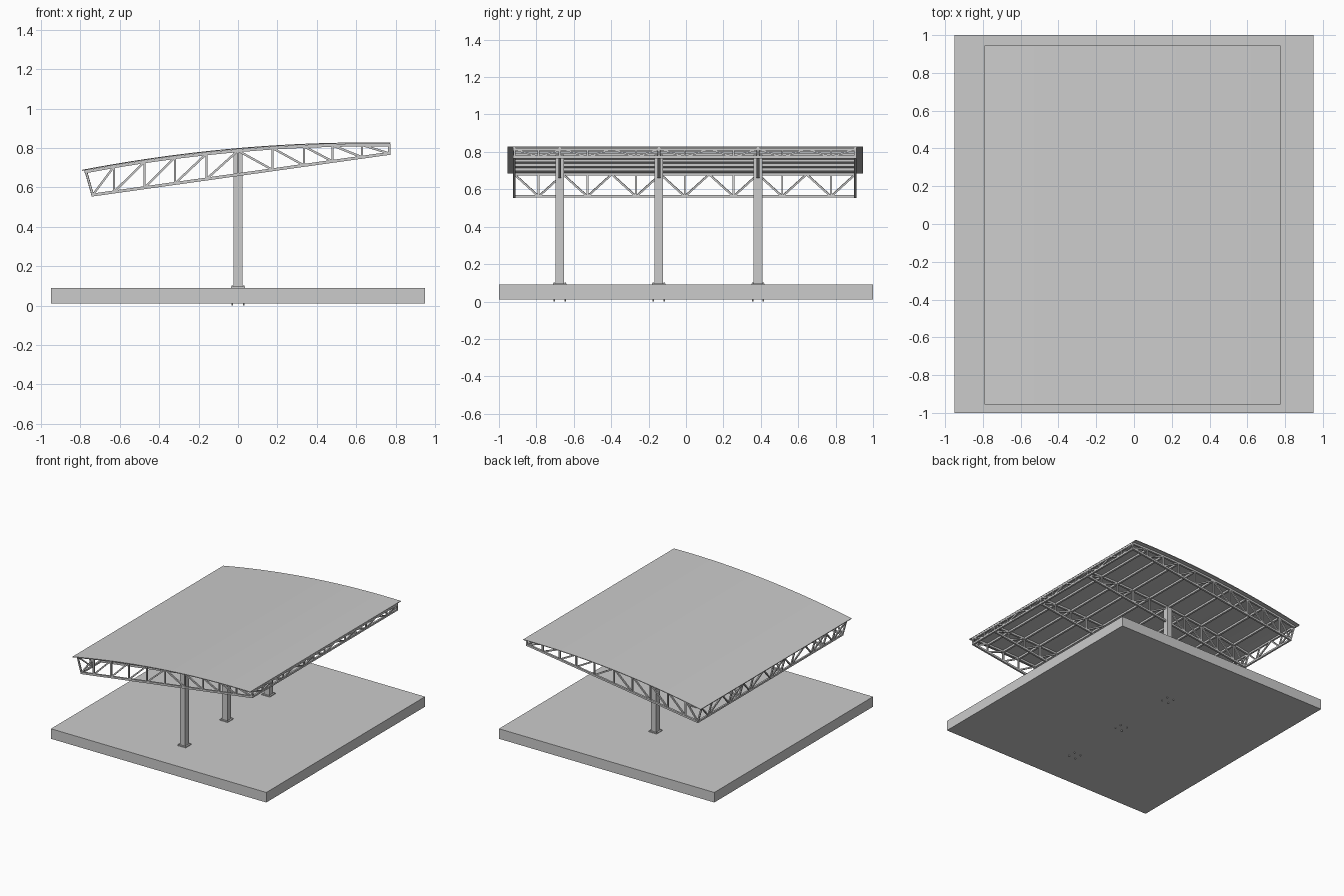
import bpy, bmesh
from mathutils import Vector, Matrix

if "Cube" in bpy.data.objects:
    bpy.data.objects.remove(bpy.data.objects["Cube"])

COLS = [-0.675, -0.145, 0.385]          # column rows along y
TRUSS_Y = [-0.918] + COLS + [0.905]
NODES = [-0.63, -0.475, -0.32, -0.16, 0.0, 0.175, 0.335, 0.48, 0.63]
XL, XR = -0.738, 0.768


def roof_z(x):
    return 0.80 + 0.0872 * x - 0.0659 * x * x


def top(x, y):
    return Vector((x, y, roof_z(x) - 0.013))


def bot(x, y):
    return Vector((x, y, 0.562 + (x - XL) / (XR - XL) * 0.211))


def finish(bm, name):
    bmesh.ops.recalc_face_normals(bm, faces=bm.faces)
    me = bpy.data.meshes.new(name)
    bm.to_mesh(me)
    bm.free()
    ob = bpy.data.objects.new(name, me)
    bpy.context.collection.objects.link(ob)
    return ob


def box(bm, x0, x1, y0, y1, z0, z1):
    m = Matrix.Translation(((x0 + x1) / 2, (y0 + y1) / 2, (z0 + z1) / 2)) \
        @ Matrix.Diagonal((x1 - x0, y1 - y0, z1 - z0, 1))
    bmesh.ops.create_cube(bm, size=1, matrix=m)


def bar(bm, p, q, w):
    # square steel tube between two points
    d = q - p
    up = Vector((0, 0, 1)) if abs(d.normalized().z) < 0.99 else Vector((0, 1, 0))
    z = d.normalized()
    x = up.cross(z).normalized()
    y = z.cross(x)
    rot = Matrix((x, y, z)).transposed().to_4x4()
    m = Matrix.Translation((p + q) / 2) @ rot @ Matrix.Diagonal((w, w, d.length + w * 0.4, 1))
    bmesh.ops.create_cube(bm, size=1, matrix=m)


# Ground slab
bm = bmesh.new()
box(bm, -0.95, 0.95, -1, 1, 0.01, 0.09)
finish(bm, "ground_slab")

# Columns with base plates and anchor bolts
for i, y in enumerate(COLS):
    bm = bmesh.new()
    box(bm, -0.023, 0.023, y - 0.023, y + 0.023, 0.09, 0.787)
    finish(bm, f"column_{i + 1}")
    bm = bmesh.new()
    box(bm, -0.036, 0.036, y - 0.036, y + 0.036, 0.09, 0.096)
    finish(bm, f"base_plate_{i + 1}")
    bm = bmesh.new()
    for sx in (-1, 1):
        for sy in (-1, 1):
            bmesh.ops.create_cone(bm, cap_ends=True, segments=8, radius1=0.004, radius2=0.004, depth=0.102,
                                  matrix=Matrix.Translation((sx * 0.029, y + sy * 0.029, 0.051)))
    finish(bm, f"anchor_bolts_{i + 1}")

# Curved roof sheet
bm = bmesh.new()
N = 32
xs = [-0.792 + (0.775 + 0.792) * i / N for i in range(N + 1)]
prof = [(x, roof_z(x)) for x in xs] + [(x, roof_z(x) - 0.005) for x in reversed(xs)]
face = bm.faces.new([bm.verts.new((x, -0.955, z)) for x, z in prof])
ext = bmesh.ops.extrude_face_region(bm, geom=[face])
bmesh.ops.translate(bm, vec=(0, 1.9, 0), verts=[v for v in ext["geom"] if isinstance(v, bmesh.types.BMVert)])
roof = finish(bm, "roof_sheet")
bpy.context.view_layer.objects.active = roof
roof.select_set(True)
bpy.ops.object.shade_smooth_by_angle()

# Cross trusses running along x
XT = -0.772                             # top of the raked left end
tops = [XT] + NODES + [XR]
bots = [XL] + NODES + [XR]
for k, y in enumerate(TRUSS_Y):
    bm = bmesh.new()
    bar(bm, bot(XL, y), bot(XR, y), 0.015)
    for i in range(len(tops)):
        bar(bm, bot(bots[i], y), top(tops[i], y), 0.011)
        if i + 1 < len(tops):
            bar(bm, top(tops[i], y), top(tops[i + 1], y), 0.015)
            # diagonals fan away from the column
            if bots[i] < 0:
                bar(bm, bot(bots[i], y), top(tops[i + 1], y), 0.011)
            else:
                bar(bm, top(tops[i], y), bot(bots[i + 1], y), 0.011)
    finish(bm, f"cross_truss_{k + 1}")

# Edge trusses running along y
Y0, Y1 = TRUSS_Y[0], TRUSS_Y[-1]
ys = [Y0 + (Y1 - Y0) * i / 14 for i in range(15)]
for name, xt, xb in (("low_edge_truss", XT, XL), ("high_edge_truss", XR, XR)):
    bm = bmesh.new()
    bar(bm, bot(xb, Y0), bot(xb, Y1), 0.014)
    bar(bm, top(xt, Y0), top(xt, Y1), 0.014)
    for i in range(14):
        a, b = ys[i], ys[i + 1]
        if i % 2 == 0:
            bar(bm, top(xt, a), bot(xb, b), 0.010)
        else:
            bar(bm, bot(xb, a), top(xt, b), 0.010)
            bar(bm, bot(xb, a), top(xt, a), 0.010)
    finish(bm, name)

# Purlins under the sheet
bm = bmesh.new()
for x in NODES:
    bar(bm, top(x, Y0), top(x, Y1), 0.015)
finish(bm, "purlins")
